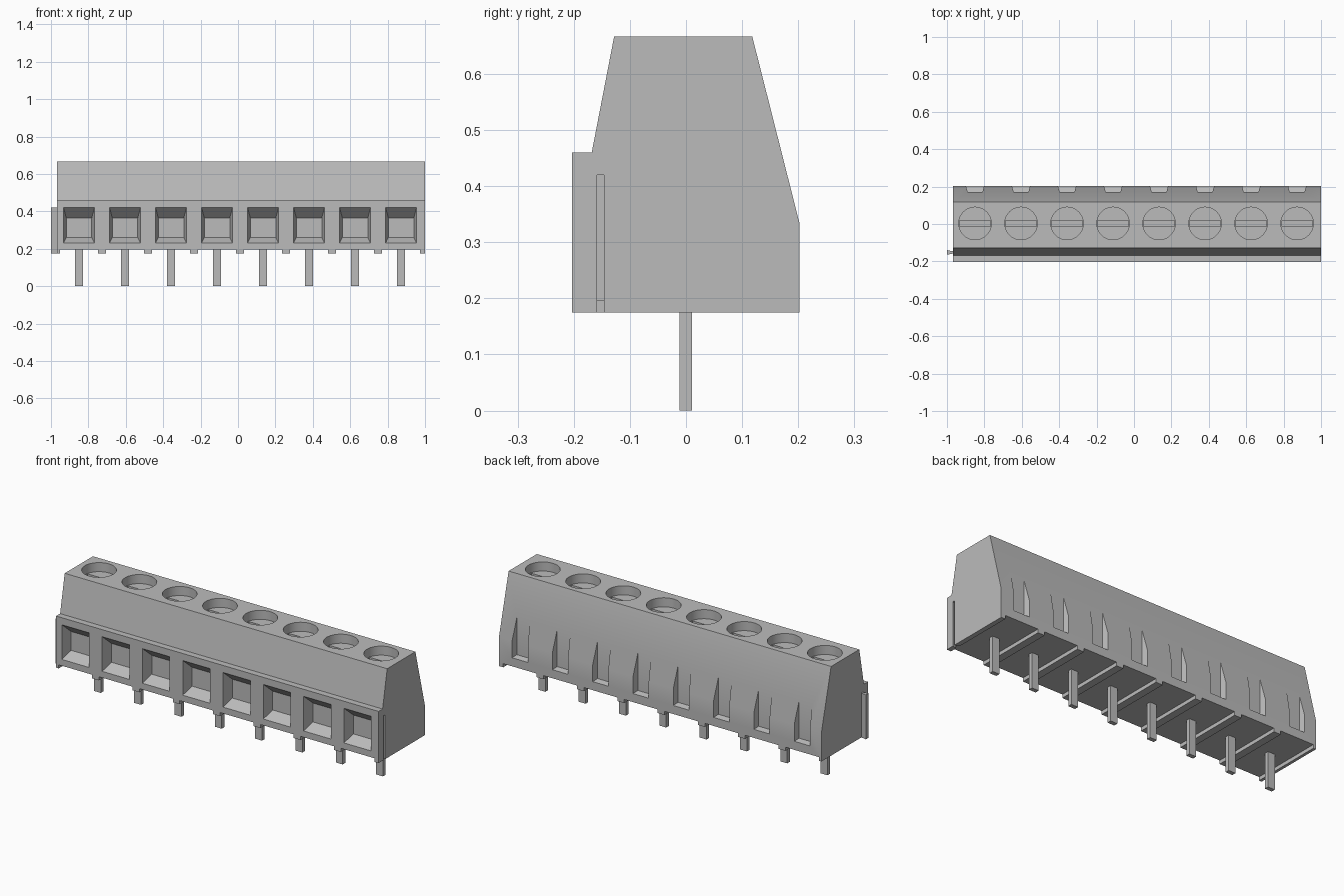
import bpy
import bmesh
from math import cos, sin, tau

if "Cube" in bpy.data.objects:
    bpy.data.objects.remove(bpy.data.objects["Cube"], do_unlink=True)

COUNT, PITCH, FIRST = 8, 0.246, -0.85
LEFT, RIGHT = -0.968, 1.0
BASE, TOP = 0.175, 0.667
centres = [FIRST + i * PITCH for i in range(COUNT)]

grey = bpy.data.materials.new("light grey plastic")
grey.use_nodes = True
colour = (0.5, 0.5, 0.5, 1)
grey.diffuse_color = colour
grey.node_tree.nodes["Principled BSDF"].inputs["Base Color"].default_value = colour


def loft(bm, loop_a, loop_b):
    """Closed solid between two matching loops of points."""
    a = [bm.verts.new(p) for p in loop_a]
    b = [bm.verts.new(p) for p in loop_b]
    bm.faces.new(a)
    bm.faces.new(b[::-1])
    for i in range(len(a)):
        j = (i + 1) % len(a)
        bm.faces.new((a[i], b[i], b[j], a[j]))


def rect(u0, u1, v0, v1):
    return [(u0, v0), (u1, v0), (u1, v1), (u0, v1)]


def at_x(points, x):
    return [(x, u, v) for u, v in points]


def at_y(points, y):
    return [(u, y, v) for u, v in points]


def at_z(points, z):
    return [(u, v, z) for u, v in points]


def make(name, bm):
    bmesh.ops.recalc_face_normals(bm, faces=bm.faces)
    mesh = bpy.data.meshes.new(name)
    bm.to_mesh(mesh)
    bm.free()
    mesh.materials.append(grey)
    obj = bpy.data.objects.new(name, mesh)
    bpy.context.collection.objects.link(obj)
    return obj


def cut(target, bm):
    cutter = make("cutter", bm)
    cutter.hide_render = True
    mod = target.modifiers.new("cut", "BOOLEAN")
    mod.operation, mod.solver, mod.object = "DIFFERENCE", "EXACT", cutter
    bpy.context.view_layer.objects.active = target
    bpy.ops.object.modifier_apply(modifier=mod.name)
    bpy.data.objects.remove(cutter, do_unlink=True)


# Housing: side profile extruded along the row
profile = [(-0.203, BASE), (-0.203, 0.46), (-0.168, 0.46), (-0.128, TOP),
           (0.118, TOP), (0.202, 0.335), (0.202, BASE)]
bm = bmesh.new()
loft(bm, at_x(profile, LEFT), at_x(profile, RIGHT))
housing = make("housing", bm)

# Wire funnels, screw wells, rear notches and underside channels
bm = bmesh.new()
for x in centres:
    loft(bm, at_y(rect(x - 0.083, x + 0.083, 0.23, 0.421), -0.203),
         at_y(rect(x - 0.068, x + 0.068, 0.261, 0.365), -0.143))
    circle = [(x + 0.087 * cos(tau * i / 40), 0.003 + 0.087 * sin(tau * i / 40))
              for i in range(40)]
    loft(bm, at_z(circle, TOP - 0.05), at_z(circle, TOP + 0.05))
    loft(bm, at_y(rect(x - 0.04, x + 0.04, 0.25, 0.5), 0.172),
         at_y(rect(x - 0.05, x + 0.05, 0.24, 0.5), 0.21))
    loft(bm, at_z(rect(x - 0.102, x + 0.102, -0.3, 0.3), BASE - 0.05),
         at_z(rect(x - 0.102, x + 0.102, -0.3, 0.3), 0.195))
cut(housing, bm)

# Screw slots in the well floors and the joining groove in the left end
bm = bmesh.new()
for x in centres:
    slot = rect(x - 0.082, x + 0.082, -0.014, 0.02)
    loft(bm, at_z(slot, TOP - 0.07), at_z(slot, TOP - 0.04))
dovetail = [(RIGHT - 0.032, -0.166), (RIGHT - 0.032, -0.138),
            (RIGHT + 0.001, -0.146), (RIGHT + 0.001, -0.158)]
loft(bm, at_z(dovetail, BASE - 0.05), at_z(dovetail, 0.42))
cut(housing, bm)

# Joining rail on the right end
bm = bmesh.new()
rail = [(-1.0, -0.164), (-1.0, -0.14), (LEFT + 0.002, -0.146), (LEFT + 0.002, -0.158)]
loft(bm, at_z(rail, BASE), at_z(rail, 0.42))
make("joining_rail", bm)

# Solder pins
for x in centres:
    bm = bmesh.new()
    section = rect(x - 0.021, x + 0.021, -0.012, 0.011)
    loft(bm, at_z(section, 0), at_z(section, 0.2))
    make("solder_pin", bm)

# Smooth the round wells, keep the corners sharp
bpy.ops.object.select_all(action="DESELECT")
housing.select_set(True)
bpy.context.view_layer.objects.active = housing
bpy.ops.object.shade_smooth_by_angle()
